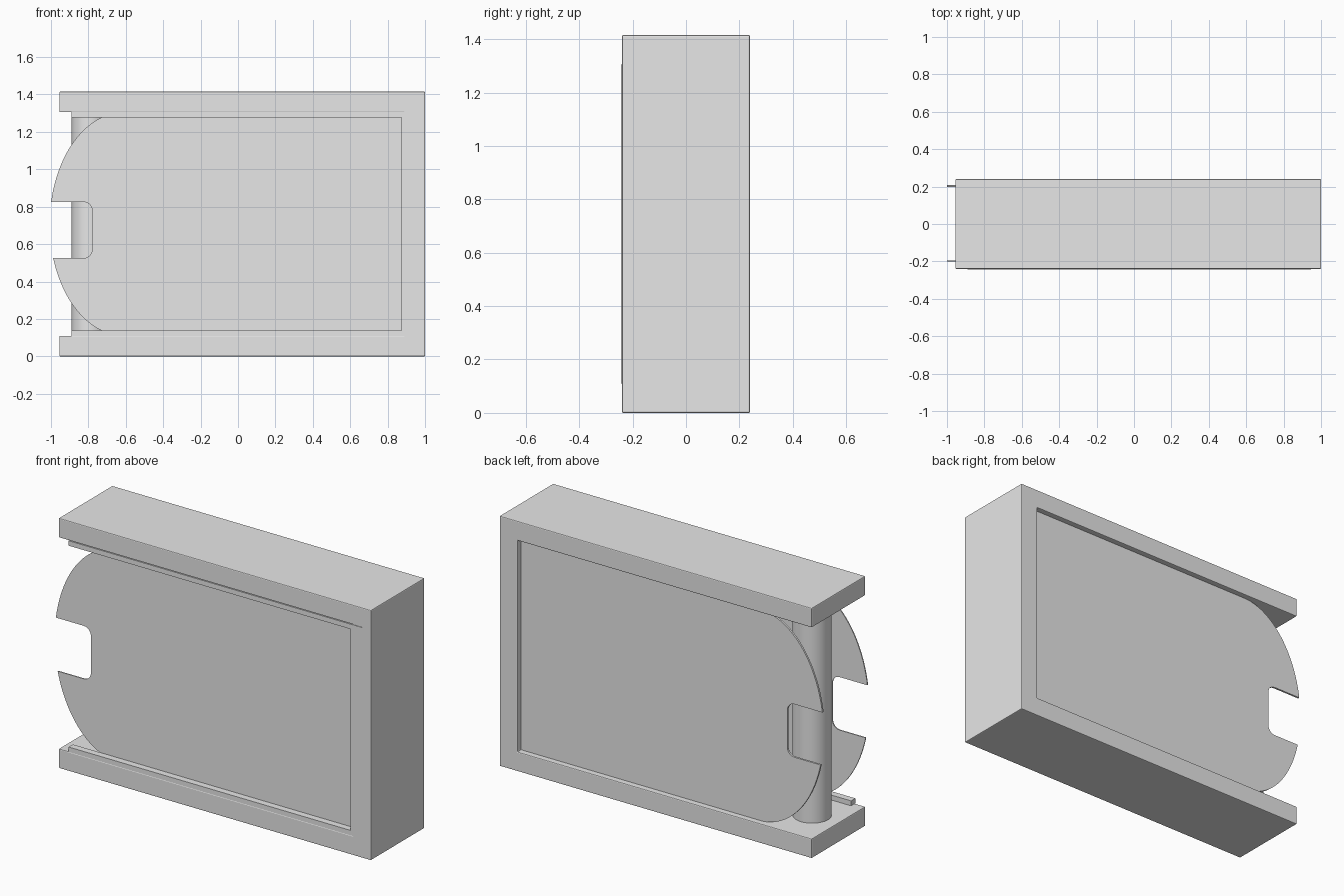
import bpy, bmesh, math

if "Cube" in bpy.data.objects:
    bpy.data.objects.remove(bpy.data.objects["Cube"])

grey = bpy.data.materials.new("light_grey")
grey.diffuse_color = (0.8, 0.8, 0.8, 1)
grey.use_nodes = True
grey.node_tree.nodes["Principled BSDF"].inputs["Base Color"].default_value = grey.diffuse_color


def plate(name, outline, y0, y1, bevel=0.0):
    """Extrude an (x, z) outline from y0 to y1."""
    bm = bmesh.new()
    face = bm.faces.new([bm.verts.new((x, y0, z)) for x, z in outline])
    ext = bmesh.ops.extrude_face_region(bm, geom=[face])
    verts = [v for v in ext["geom"] if isinstance(v, bmesh.types.BMVert)]
    bmesh.ops.translate(bm, verts=verts, vec=(0, y1 - y0, 0))
    bmesh.ops.recalc_face_normals(bm, faces=bm.faces)
    mesh = bpy.data.meshes.new(name)
    bm.to_mesh(mesh)
    bm.free()
    obj = bpy.data.objects.new(name, mesh)
    bpy.context.collection.objects.link(obj)
    mesh.materials.append(grey)
    if bevel:
        mod = obj.modifiers.new("soft_edges", "BEVEL")
        mod.width = bevel
        mod.segments = 2
    return obj


def c_shape(left, right, inner, z0, z1, t):
    """C outline, open towards -x, with bars of thickness t."""
    return [(left, z0), (right, z0), (right, z1), (left, z1),
            (left, z1 - t), (inner, z1 - t), (inner, z0 + t), (left, z0 + t)]


BOTTOM, TOP = 0.11, 1.305
MID, HALF = (BOTTOM + TOP) / 2, (TOP - BOTTOM) / 2

# Outer frame: top bar, bottom bar and end wall
plate("outer_frame", c_shape(-0.955, 1.0, 0.887, 0, 1.415, 0.11), -0.24, 0.24, 0.005)

# Raised trim around the front opening
plate("front_trim", c_shape(-0.89, 0.945, 0.875, BOTTOM, TOP, 0.028), -0.243, -0.205)


# Side panel outline: elliptical end with a rounded thumb notch
def ellipse_point(z):
    s = (z - MID) / HALF
    return (-0.61 - 0.397 * math.sqrt(max(0, 1 - s * s)), z)


def arc_z(z_from, z_to, n=24):
    a0 = math.asin(max(-1, min(1, (z_from - MID) / HALF)))
    a1 = math.asin(max(-1, min(1, (z_to - MID) / HALF)))
    return [ellipse_point(MID + HALF * math.sin(a0 + (a1 - a0) * i / n)) for i in range(n + 1)]


N0, N1, NX, R = 0.525, 0.825, -0.78, 0.045
corner = [i * math.pi / 12 for i in range(7)]
notch = [(NX - R + R * math.sin(a), N1 - R + R * math.cos(a)) for a in corner]
notch += [(NX - R + R * math.cos(a), N0 + R - R * math.sin(a)) for a in corner]
panel = [(0.9, BOTTOM), (0.9, TOP)] + arc_z(TOP, N1) + notch + arc_z(N0, BOTTOM)

plate("front_panel", panel, -0.201, -0.195)
plate("back_panel", panel, 0.197, 0.208)

# Round post between the bars at the open end
bpy.ops.mesh.primitive_cylinder_add(vertices=48, radius=0.1, depth=TOP - BOTTOM + 0.01,
                                    location=(-0.79, 0, MID))
post = bpy.context.object
post.name = "round_post"
post.data.materials.append(grey)
bpy.ops.object.shade_smooth_by_angle(angle=math.radians(40))
